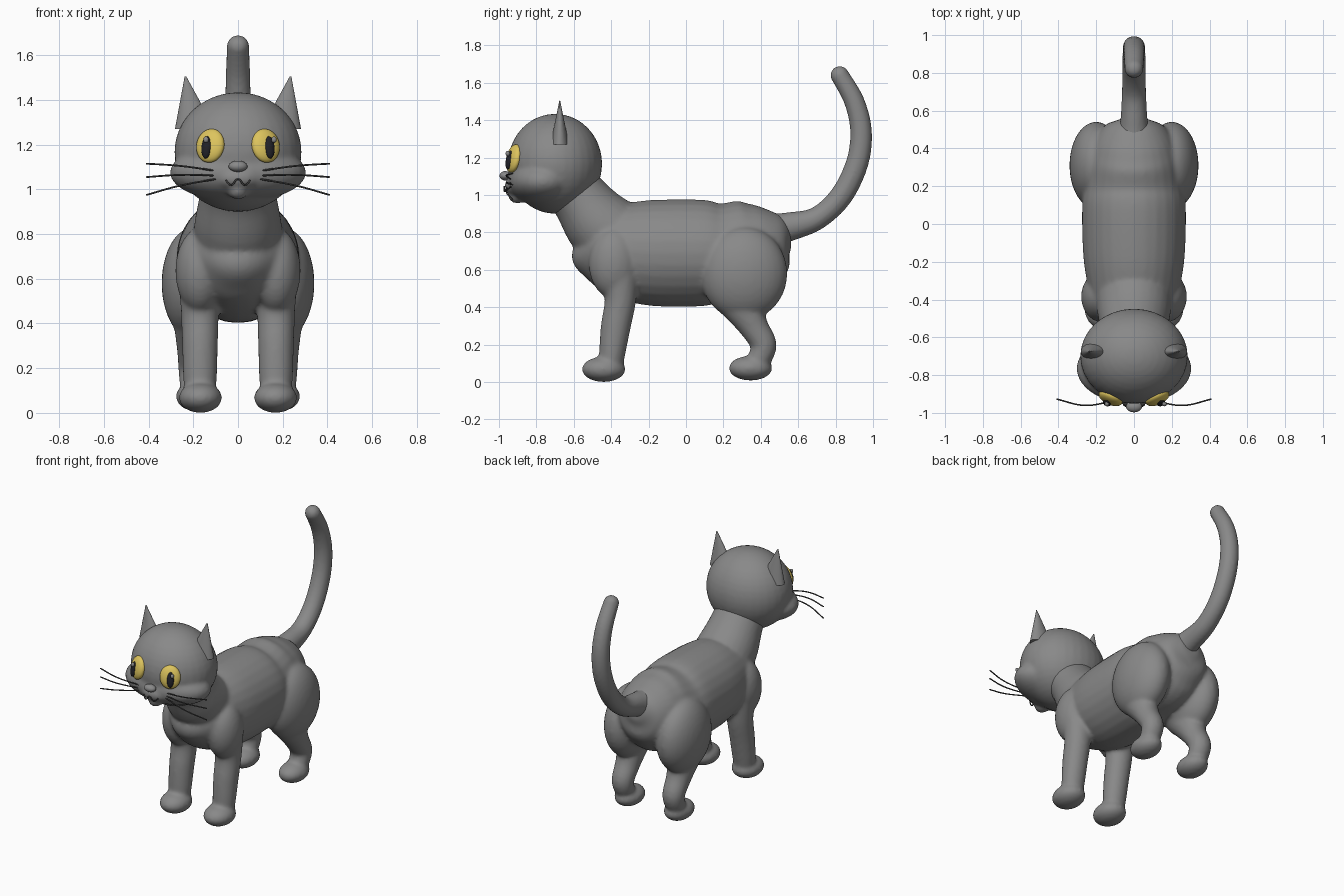
import bpy
import bmesh
import math
from mathutils import Vector, Matrix, Euler

if "Cube" in bpy.data.objects:
    bpy.data.objects.remove(bpy.data.objects["Cube"], do_unlink=True)


def material(name, rgb):
    m = bpy.data.materials.new(name)
    m.use_nodes = True
    m.diffuse_color = (*rgb, 1)
    m.node_tree.nodes["Principled BSDF"].inputs["Base Color"].default_value = (*rgb, 1)
    return m


FUR = material("grey fur", (0.25, 0.25, 0.25))
YELLOW = material("eye yellow", (0.72, 0.55, 0.11))
BLACK = material("pupil black", (0.015, 0.015, 0.02))
DARK = material("whisker grey", (0.06, 0.06, 0.06))


def ellipsoid(bm, centre, radii, rot=(0, 0, 0)):
    mat = Matrix.LocRotScale(Vector(centre), Euler(rot), Vector(radii))
    bmesh.ops.create_uvsphere(bm, u_segments=32, v_segments=20, radius=1, matrix=mat)


def loft(bm, x, stations, sides=28, steps=5):
    """Closed tube in a plane of constant x; stations are (y, z, half width, radius)."""
    p = [Vector(s) for s in stations]
    path = []
    for i in range(len(p) - 1):
        a, b, c, d = p[max(i - 1, 0)], p[i], p[i + 1], p[min(i + 2, len(p) - 1)]
        for k in range(steps):
            t = k / steps
            path.append(b + (c - a) * (t / 2) + (a - 2.5 * b + 2 * c - d / 2) * t ** 2
                        + (1.5 * (b - c) + (d - a) / 2) * t ** 3)
    path.append(p[-1])
    rings = []
    for i, q in enumerate(path):
        d = path[min(i + 1, len(path) - 1)] - path[max(i - 1, 0)]
        along = Vector((0, d[0], d[1])).normalized()
        up = along.cross(Vector((1, 0, 0)))
        ring = []
        for k in range(sides):
            a = math.tau * k / sides
            ring.append(bm.verts.new(Vector((x + q[2] * math.cos(a), q[0], q[1]))
                                     + up * q[3] * math.sin(a)))
        rings.append(ring)
    faces = [bm.faces.new(rings[0]), bm.faces.new(rings[-1][::-1])]
    for r, s in zip(rings, rings[1:]):
        for k in range(sides):
            n = (k + 1) % sides
            faces.append(bm.faces.new((r[k], s[k], s[n], r[n])))
    bmesh.ops.recalc_face_normals(bm, faces=faces)


def finish(bm, name, mat, blend=0):
    me = bpy.data.meshes.new(name)
    bm.to_mesh(me)
    bm.free()
    me.materials.append(mat)
    for f in me.polygons:
        f.use_smooth = True
    ob = bpy.data.objects.new(name, me)
    bpy.context.collection.objects.link(ob)
    if blend:
        # fuse overlapping volumes and soften the joins
        rm = ob.modifiers.new("fuse", 'REMESH')
        rm.mode = 'VOXEL'
        rm.voxel_size = 0.012
        rm.use_smooth_shade = True
        sm = ob.modifiers.new("soften", 'SMOOTH')
        sm.factor = 0.5
        sm.iterations = blend
    return ob


def ball(name, mat, centre, radii, rot=(0, 0, 0)):
    bm = bmesh.new()
    ellipsoid(bm, centre, radii, rot)
    return finish(bm, name, mat)


def strand(name, points, radius):
    cu = bpy.data.curves.new(name, 'CURVE')
    cu.dimensions = '3D'
    cu.bevel_depth = radius
    cu.bevel_resolution = 2
    cu.use_fill_caps = True
    sp = cu.splines.new('BEZIER')
    sp.bezier_points.add(len(points) - 1)
    for b, co in zip(sp.bezier_points, points):
        b.co = co
        b.handle_left_type = b.handle_right_type = 'AUTO'
    cu.materials.append(DARK)
    ob = bpy.data.objects.new(name, cu)
    bpy.context.collection.objects.link(ob)


SIDES = (("left", 1), ("right", -1))

# Body: torso, neck and legs fused together
bm = bmesh.new()
loft(bm, 0, [(-.58, .75, .05, .05), (-.54, .73, .14, .14), (-.46, .72, .21, .21),
             (-.3, .70, .25, .265), (-.15, .69, .27, .285), (.08, .69, .275, .285),
             (.2, .69, .26, .265), (.34, .71, .24, .265), (.44, .74, .21, .215),
             (.52, .765, .15, .14), (.56, .77, .06, .05)])
loft(bm, 0, [(-.33, .74, .2, .2), (-.46, .845, .195, .19), (-.57, .985, .17, .155),
             (-.68, 1.12, .16, .15)])
for _, s in SIDES:
    ellipsoid(bm, (s * .17, -.385, .635), (.11, .135, .19))
    loft(bm, s * .17, [(-.36, .62, .1, .11), (-.35, .45, .085, .085), (-.375, .3, .08, .08),
                       (-.395, .15, .075, .07), (-.4, .07, .065, .06)])
    ellipsoid(bm, (s * .168, -.44, .068), (.097, .117, .068))
    ellipsoid(bm, (s * .2, .31, .58), (.142, .232, .25))
    loft(bm, s * .195, [(.28, .45, .1, .13), (.36, .3, .08, .08), (.415, .2, .072, .07),
                        (.39, .12, .065, .062), (.36, .07, .05, .05)])
    ellipsoid(bm, (s * .19, .345, .074), (.088, .117, .066))
finish(bm, "body", FUR, blend=8)

# Tail, rounded at the tip
bm = bmesh.new()
loft(bm, 0, [(.46, .81, .09, .09), (.55, .83, .072, .078), (.7, .875, .064, .062),
             (.83, .995, .061, .061), (.915, 1.17, .06, .06), (.936, 1.34, .058, .058),
             (.9, 1.5, .055, .054), (.825, 1.635, .05, .049)])
ellipsoid(bm, (0, .822, 1.64), (.05, .05, .05))
finish(bm, "tail", FUR, blend=3)

# Head: skull, cheeks, snout and chin
bm = bmesh.new()
ellipsoid(bm, (0, -.7, 1.167), (.285, .252, .267))
ellipsoid(bm, (0, -.765, 1.075), (.305, .19, .13))
ellipsoid(bm, (0, -.87, 1.05), (.12, .1, .065))
ellipsoid(bm, (0, -.9, .99), (.045, .05, .035))
finish(bm, "head", FUR, blend=6)

# Ears, flattened cones leaning slightly outward
for side, s in SIDES:
    bm = bmesh.new()
    bmesh.ops.create_cone(bm, cap_ends=True, segments=28, radius1=1, radius2=.04, depth=1)
    for v in bm.verts:
        h = v.co.z + .5
        v.co = Vector((s * (.192 + .043 * h) + v.co.x * .09,
                       -.675 + v.co.y * .05, 1.27 + .235 * h))
    bmesh.ops.recalc_face_normals(bm, faces=bm.faces[:])
    ear = finish(bm, "ear_" + side, FUR)
    bpy.context.view_layer.objects.active = ear
    ear.select_set(True)
    bpy.ops.object.shade_smooth_by_angle(angle=math.radians(50))
    ear.select_set(False)

# Eyes with upright pupils and a small glint
for side, s in SIDES:
    tilt = (-.22, 0, s * .42)
    ball("eye_" + side, YELLOW, (s * .124, -.922, 1.195), (.067, .032, .077), tilt)
    ball("pupil_" + side, BLACK, (s * .141, -.944, 1.188), (.023, .018, .051), tilt)
    ball("glint_" + side, FUR, (s * .152 + .009, -.953, 1.222), (.012, .012, .014))

# Nose and mouth
ball("nose", FUR, (0, -.967, 1.103), (.042, .03, .025))
strand("mouth", [(-.055, -.958, 1.04), (-.03, -.97, 1.02), (0, -.972, 1.045),
                 (.03, -.97, 1.02), (.055, -.958, 1.04)], .004)

# Whiskers fanning out from the cheeks
for side, s in SIDES:
    for name, root, tip in (("upper", 1.083, 1.115), ("middle", 1.062, 1.055),
                            ("lower", 1.046, .975)):
        mid = root * .5 + tip * .5 + .006
        strand("whisker_%s_%s" % (name, side),
               [(s * .1, -.935, root), (s * .26, -.96, mid), (s * .41, -.927, tip)], .004)
